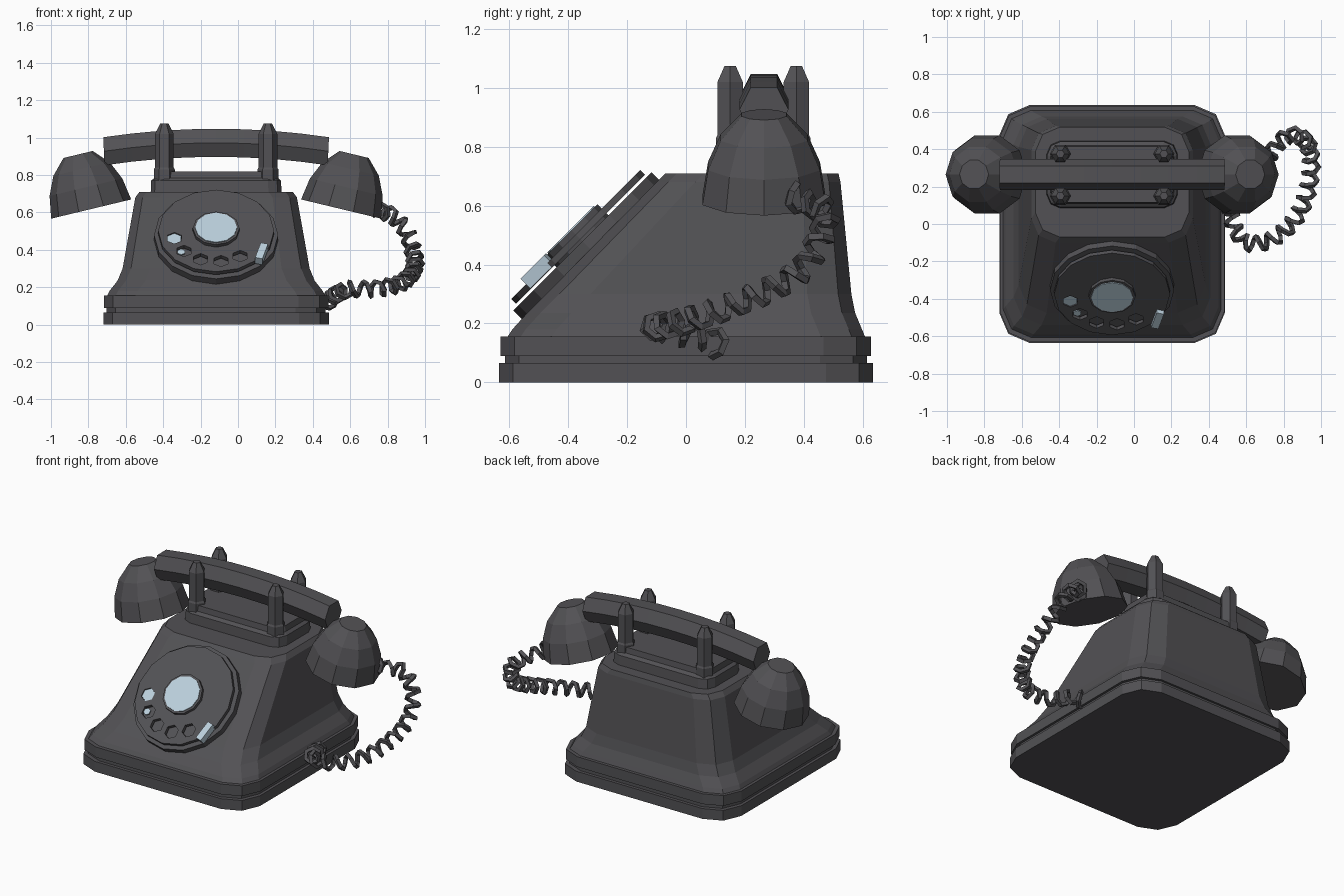
import bpy, bmesh, math
from mathutils import Matrix, Vector

if "Cube" in bpy.data.objects:
    bpy.data.objects.remove(bpy.data.objects["Cube"])

CX = -0.117          # centre line of the telephone
CY = 0.265           # depth of cradle and handset


def material(name, rgb):
    m = bpy.data.materials.new(name)
    m.diffuse_color = (*rgb, 1)
    m.use_nodes = True
    m.node_tree.nodes["Principled BSDF"].inputs["Base Color"].default_value = m.diffuse_color
    return m


DARK = material("charcoal", (0.085, 0.083, 0.09))
PALE = material("pale_blue", (0.50, 0.63, 0.72))


def loft(name, rings, mat=DARK, matrix=None):
    """Skin a list of equal-length point rings and cap both ends."""
    bm = bmesh.new()
    loops = [[bm.verts.new(p) for p in r] for r in rings]
    n = len(loops[0])
    for a, b in zip(loops, loops[1:]):
        for i in range(n):
            j = (i + 1) % n
            bm.faces.new((a[i], a[j], b[j], b[i]))
    bm.faces.new(loops[0][::-1])
    bm.faces.new(loops[-1])
    if matrix:
        bm.transform(matrix)
    bmesh.ops.recalc_face_normals(bm, faces=bm.faces)
    me = bpy.data.meshes.new(name)
    bm.to_mesh(me)
    bm.free()
    me.materials.append(mat)
    ob = bpy.data.objects.new(name, me)
    bpy.context.collection.objects.link(ob)
    return ob


def plan(z, hx, y0, y1, c):
    """Rectangle with two-segment rounded corners."""
    cy, hy = (y0 + y1) / 2, (y1 - y0) / 2
    q = [(hx, hy - c), (hx - .3 * c, hy - .3 * c), (hx - c, hy)]
    pts = q + [(-x, y) for x, y in q[::-1]]
    pts += [(-x, -y) for x, y in q] + [(x, -y) for x, y in q[::-1]]
    return [(CX + x, cy + y, z) for x, y in pts]


def lathe(name, profile, sides, matrix, mat=DARK, phase=0.0):
    """Turned part from (height, radius) pairs."""
    rings = [[(r * math.cos(phase + math.tau * i / sides),
               r * math.sin(phase + math.tau * i / sides), h)
              for i in range(sides)] for h, r in profile]
    return loft(name, rings, mat, matrix)


# Base with a groove
loft("base", [plan(*r) for r in [
    (0, .603, -.635, .635, .16), (.065, .603, -.635, .635, .16),
    (.065, .585, -.615, .615, .16), (.09, .585, -.615, .615, .16),
    (.09, .60, -.63, .628, .16), (.155, .60, -.63, .628, .16)]])

# Sloped body
loft("body", [plan(*r) for r in [
    (.15, .585, -.61, .61, .15), (.18, .57, -.59, .598, .15),
    (.235, .527, -.54, .575, .15), (.30, .50, -.475, .562, .15),
    (.68, .432, -.10, .525, .13), (.71, .41, -.07, .518, .13)]])

# Cradle
loft("cradle", [plan(*r) for r in [
    (.70, .35, .085, .445, .07), (.77, .347, .09, .44, .07),
    (.785, .33, .11, .42, .06), (.82, .325, .115, .415, .06)]])
for sx in (-1, 1):
    for y in (.15, .375):
        lathe("cradle_post", [(.71, .056), (.83, .056), (.84, .05), (1.02, .05), (1.075, .022)],
              6, Matrix.Translation((CX + sx * .277, y, 0)))

# Handset handle, arched hexagonal bar
section = [(.045, .075), (.083, 0), (.05, -.075), (-.05, -.075), (-.083, 0), (-.045, .075)]
rings = []
for i in range(9):
    u = -1 + i / 4
    tilt = -.15 * u
    zc = .972 - .045 * u * u
    rings.append([(CX + .6 * u - h * math.sin(tilt) * .3, CY + w, zc + h) for w, h in section])
loft("handset_handle", rings)

# Ear and mouth cups, leaning outwards
for s, name in ((-1, "ear_cup"), (1, "mouth_cup")):
    m = Matrix.Translation((CX + s * .668, CY, .618)) @ Matrix.Rotation(s * math.radians(13.5), 4, 'Y')
    lathe(name, [(0, .22), (.12, .20), (.22, .155), (.30, .08)], 10, m)

# Dial: local x across, y up the slope, z out of the slope
k = math.sqrt(.5)
DIAL = Matrix(((1, 0, 0, CX), (0, k, -k, .09 * k), (0, k, k, .09 * k), (0, 0, 0, 1)))
lathe("dial_plate", [(.53, .332), (.588, .332)], 16, DIAL)
wheel = lathe("finger_wheel", [(.597, .31), (.62, .31)], 16, DIAL)
lathe("dial_hub", [(.58, .125), (.64, .125)], 12, DIAL)
lathe("dial_label", [(.636, .112), (.645, .112)], 12, DIAL, PALE)


def hole_matrix(i, shift=0.0):
    a = math.radians(194 + 27.5 * i)
    return DIAL @ Matrix.Translation((.23 * math.cos(a) - shift, .23 * math.sin(a), 0))


# Finger holes cut through the wheel
for i in range(5):
    cutter = lathe("hole_cutter", [(.592, .043), (.63, .043)], 6, hole_matrix(i), phase=.52)
    cutter.hide_render = True
    b = wheel.modifiers.new("hole", 'BOOLEAN')
    b.operation = 'DIFFERENCE'
    b.solver = 'EXACT'
    b.object = cutter
bpy.context.view_layer.objects.active = wheel
for b in list(wheel.modifiers):
    bpy.ops.object.modifier_apply(modifier=b.name)
for ob in [o for o in bpy.data.objects if o.name.startswith("hole_cutter")]:
    bpy.data.objects.remove(ob)

# Pale marks showing in the first two holes
lathe("hole_mark", [(.607, .042), (.614, .042)], 6, hole_matrix(0), PALE, .52)
lathe("hole_mark", [(.607, .022), (.614, .022)], 6, hole_matrix(1, .014), PALE, .52)

# Finger stop
stop = DIAL @ Matrix.Translation((.243, -.177, 0)) @ Matrix.Rotation(math.radians(-15), 4, 'Z')
loft("finger_stop", [[(x, y, h) for x, y in ((-.02, -.058), (.02, -.058), (.02, .058), (-.02, .058))]
                     for h in (.60, .646)], PALE, stop)

# Coiled cord following a smooth path
path = [Vector(p) for p in [
    (.72, .36, .64), (.75, .40, .61), (.82, .47, .585), (.90, .46, .50), (.94, .39, .38), (.945, .27, .31),
    (.91, .12, .25), (.84, .0, .21), (.72, -.09, .19), (.60, -.10, .19),
    (.54, -.02, .17), (.51, .08, .15), (.47, .12, .11)]]


def spline(t):
    i = min(int(t), len(path) - 2)
    f = t - i
    p0, p1, p2, p3 = (path[min(max(j, 0), len(path) - 1)] for j in range(i - 1, i + 3))
    return .5 * (2 * p1 + (p2 - p0) * f + (2 * p0 - 5 * p1 + 4 * p2 - p3) * f * f
                 + (3 * p1 - p0 - 3 * p2 + p3) * f ** 3)


fine = [spline(i / 40) for i in range(40 * (len(path) - 1) + 1)]
length = [0.0]
for a, b in zip(fine, fine[1:]):
    length.append(length[-1] + (b - a).length)
TURNS, STEPS = 19, 6
points, side, j = [], Vector((0, 0, 1)), 0
for n in range(TURNS * STEPS + 1):
    d = length[-1] * n / (TURNS * STEPS)
    while j < len(fine) - 2 and length[j + 1] < d:
        j += 1
    tangent = (fine[j + 1] - fine[j]).normalized()
    side = (side - tangent * side.dot(tangent)).normalized()
    a = math.tau * n / STEPS
    pos = fine[j].lerp(fine[j + 1], (d - length[j]) / (length[j + 1] - length[j]))
    points.append(pos + .04 * (math.cos(a) * side + math.sin(a) * tangent.cross(side)))

cu = bpy.data.curves.new("coiled_cord", 'CURVE')
cu.dimensions = '3D'
cu.bevel_depth = .015
cu.bevel_resolution = 0
cu.use_fill_caps = True
sp = cu.splines.new('POLY')
sp.points.add(len(points) - 1)
for p, co in zip(sp.points, points):
    p.co = (*co, 1)
sp.use_smooth = False
cu.materials.append(DARK)
cord = bpy.data.objects.new("coiled_cord", cu)
bpy.context.collection.objects.link(cord)
bpy.ops.object.select_all(action='DESELECT')
cord.select_set(True)
bpy.context.view_layer.objects.active = cord
bpy.ops.object.convert(target='MESH')
